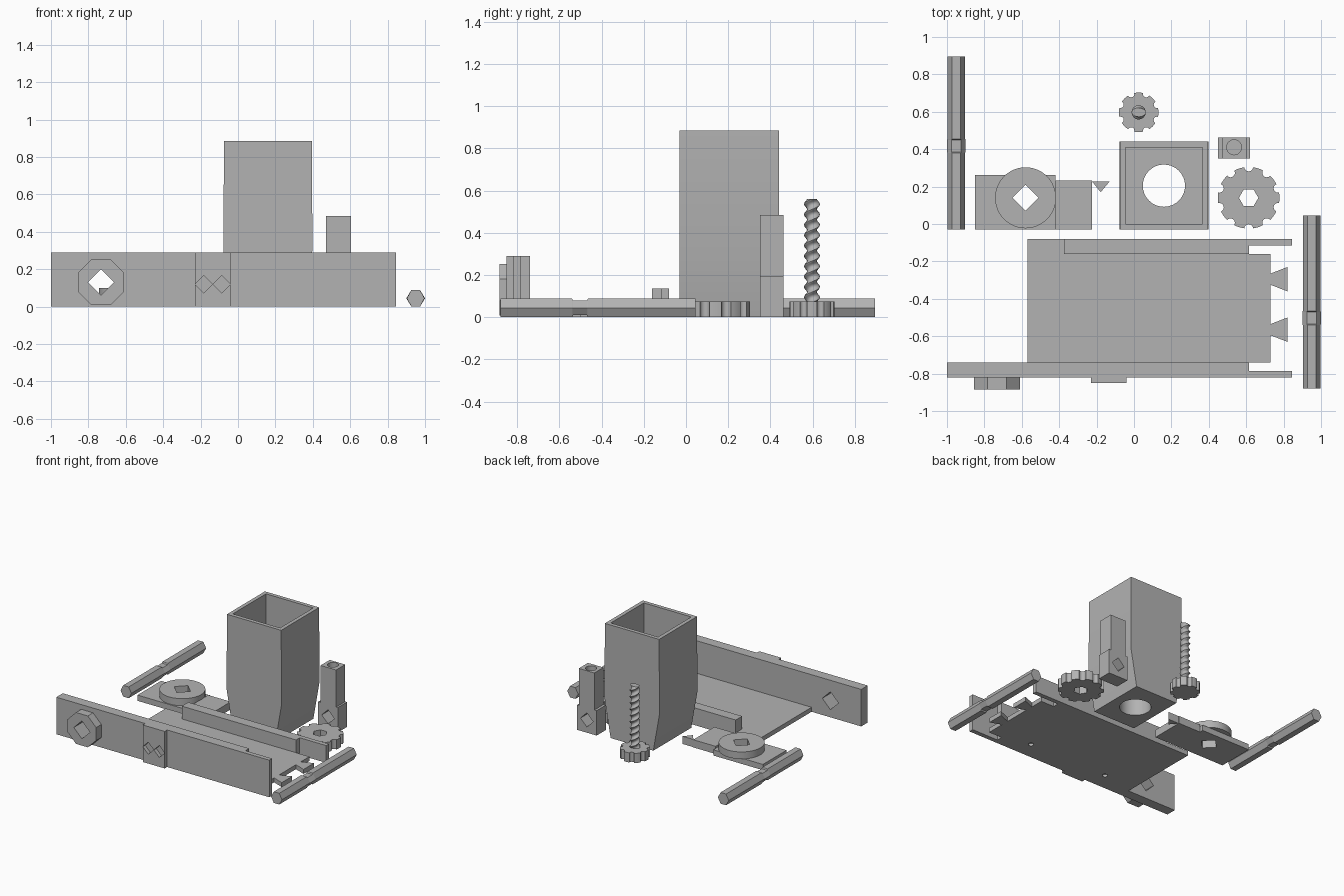
import bpy, bmesh
from math import sin, cos, pi

if "Cube" in bpy.data.objects:
    bpy.data.objects.remove(bpy.data.objects["Cube"], do_unlink=True)

grey = bpy.data.materials.new("plain_grey")
grey.use_nodes = True
colour = (0.45, 0.45, 0.45, 1)
grey.diffuse_color = colour
grey.node_tree.nodes["Principled BSDF"].inputs["Base Color"].default_value = colour


def loft(name, rings):
    """Closed solid through rings of equal point count."""
    bm = bmesh.new()
    loops = [[bm.verts.new(p) for p in ring] for ring in rings]
    n = len(loops[0])
    for a, b in zip(loops, loops[1:]):
        for i in range(n):
            j = (i + 1) % n
            bm.faces.new((a[i], a[j], b[j], b[i]))
    bm.faces.new(loops[0][::-1])
    bm.faces.new(loops[-1])
    bmesh.ops.recalc_face_normals(bm, faces=bm.faces)
    mesh = bpy.data.meshes.new(name)
    bm.to_mesh(mesh)
    bm.free()
    mesh.materials.append(grey)
    obj = bpy.data.objects.new(name, mesh)
    bpy.context.collection.objects.link(obj)
    return obj


def prism(name, pts, lo, hi, axis="z"):
    """Extrude a 2D outline along z, or along y for an x-z outline."""
    if axis == "z":
        return loft(name, [[(a, b, h) for a, b in pts] for h in (lo, hi)])
    return loft(name, [[(a, h, b) for a, b in pts] for h in (lo, hi)])


def rect(x0, x1, y0, y1):
    return [(x0, y0), (x1, y0), (x1, y1), (x0, y1)]


def ngon(cx, cy, r, n, turn=0.0):
    return [(cx + r * cos(turn + 2 * pi * i / n),
             cy + r * sin(turn + 2 * pi * i / n)) for i in range(n)]


def boolean(obj, other, operation="DIFFERENCE"):
    mod = obj.modifiers.new("bool", "BOOLEAN")
    mod.operation, mod.object, mod.solver = operation, other, "EXACT"
    deps = bpy.context.evaluated_depsgraph_get()
    mesh = bpy.data.meshes.new_from_object(obj.evaluated_get(deps))
    obj.modifiers.clear()
    obj.data = mesh
    bpy.data.objects.remove(other, do_unlink=True)


def cut(obj, pts, lo, hi, axis="z"):
    boolean(obj, prism("cutter", pts, lo, hi, axis))


def smooth(obj):
    bpy.ops.object.select_all(action="DESELECT")
    obj.select_set(True)
    bpy.context.view_layer.objects.active = obj
    bpy.ops.object.shade_smooth_by_angle(angle=0.6)


# Base plate with two dovetails and blind screw holes underneath
plate_outline = [(-0.57, -0.74), (0.73, -0.74)]
for cy in (-0.565, -0.295):
    plate_outline += [(0.73, cy - 0.03), (0.82, cy - 0.065),
                      (0.82, cy + 0.065), (0.73, cy + 0.03)]
plate_outline += [(0.73, -0.16), (0.615, -0.16), (0.615, -0.08), (-0.57, -0.08)]
base = prism("base_plate", plate_outline, 0, 0.035)
for x in (-0.3, 0.39):
    for y in (-0.12, -0.68):
        cut(base, ngon(x, y, 0.02, 16), -0.1, 0.02)

# Front wall with thin end tongue and square hole through an eight-sided boss
front = prism("front_wall", [(-1, -0.82), (0.845, -0.82), (0.845, -0.785),
                             (0.615, -0.785), (0.615, -0.74), (-1, -0.74)], 0, 0.29)
boss = prism("front_boss", ngon(-0.733, 0.13, 0.133, 8, pi / 8), -0.885, -0.82, "y")
for part in (front, boss):
    cut(part, ngon(-0.733, 0.13, 0.07, 4), -1, -0.6, "y")

# Raised pad with two diamond pockets
pad = prism("front_pad", rect(-0.23, -0.04, 0, 0.29), -0.85, -0.82, "y")
for x in (-0.183, -0.087):
    cut(pad, ngon(x, 0.12, 0.047, 4), -0.9, -0.8, "y")

# Low back wall
prism("back_wall", [(-0.375, -0.16), (0.615, -0.16), (0.615, -0.115),
                    (0.845, -0.115), (0.845, -0.08), (-0.375, -0.08)], 0, 0.135)

# Hopper, pinched at its foot, open on top with a round outlet
hopper = loft("hopper", [[(x, y, z) for x, y in rect(-0.075 + d, 0.395 - d, -0.03, 0.44)]
                         for z, d in ((0, 0.05), (0.3, -0.003), (0.885, 0))])
cut(hopper, rect(-0.045, 0.365, 0.0, 0.41), 0.2, 1)
cut(hopper, ngon(0.16, 0.205, 0.113, 32), -0.1, 0.5)
smooth(hopper)

# Stepped post with a socket on top and a diamond cross hole
post = prism("post", [(0.45, 0), (0.62, 0), (0.62, 0.195), (0.605, 0.195), (0.605, 0.485),
                      (0.47, 0.485), (0.47, 0.195), (0.45, 0.195)], 0.35, 0.463, "y")
cut(post, ngon(0.535, 0.1, 0.055, 4), 0.2, 0.6, "y")
cut(post, ngon(0.535, 0.41, 0.04, 24), 0.35, 0.6)
smooth(post)


def knob(name, cx, cy, r, notches, notch_r, turn):
    """Grip wheel with rounded notches around its rim."""
    obj = prism(name, ngon(cx, cy, r, 64), 0, 0.075)
    for x, y in ngon(cx, cy, r, notches, turn):
        cut(obj, ngon(x, y, notch_r, 12), -0.1, 0.2)
    return obj


# Large wheel with a six-sided bore
wheel = knob("large_wheel", 0.613, 0.14, 0.165, 10, 0.024, pi / 2)
cut(wheel, ngon(0.613, 0.14, 0.052, 6), -0.1, 0.2)
smooth(wheel)

# Small wheel carrying the twisted feed screw
smooth(knob("small_wheel", 0.025, 0.597, 0.106, 8, 0.018, pi / 8))
rings = []
for k in range(121):
    t = k / 120
    a = t * 10 * pi
    rings.append([(0.025 + u * cos(a) - v * sin(a), 0.597 + u * sin(a) + v * cos(a),
                   0.07 + 0.49 * t)
                  for u, v in [(0.038 * cos(q * pi / 8), 0.024 * sin(q * pi / 8))
                               for q in range(16)]])
smooth(loft("feed_screw", rings))

# Six-sided rods, each with a slim collar
for name, x, y0, c0 in (("right_rod", -0.95, -0.03, 0.38), ("left_rod", 0.95, -0.88, -0.54)):
    hexagon = ngon(x, 0.044, 0.05, 6)
    stretch = [(x + (a - x) * 0.94, 0.044 + (b - 0.044) * 1.016) for a, b in hexagon]
    collar = [(a, 0.044 + (b - 0.044) * 0.8) for a, b in hexagon]
    c1 = c0 + 0.075
    sections = ((y0, stretch), (c0, stretch), (c0 + 0.005, collar),
                (c1 - 0.005, collar), (c1, stretch), (y0 + 0.925, stretch))
    loft(name, [[(a, y, b) for a, b in pts] for y, pts in sections])

# Latch arm: plate, extension, pointed tip and round hub with square hole
arm = prism("latch_plate", rect(-0.85, -0.42, -0.03, 0.262), 0, 0.045)
prism("latch_extension", rect(-0.42, -0.225, -0.03, 0.232), 0, 0.06)
prism("latch_tip", [(-0.225, 0.228), (-0.178, 0.17), (-0.13, 0.228)], 0, 0.06)
hub = prism("latch_hub", ngon(-0.58, 0.14, 0.163, 48), 0.045, 0.1)
for part in (arm, hub):
    cut(part, ngon(-0.58, 0.14, 0.07, 4), -0.1, 0.3)
smooth(hub)
